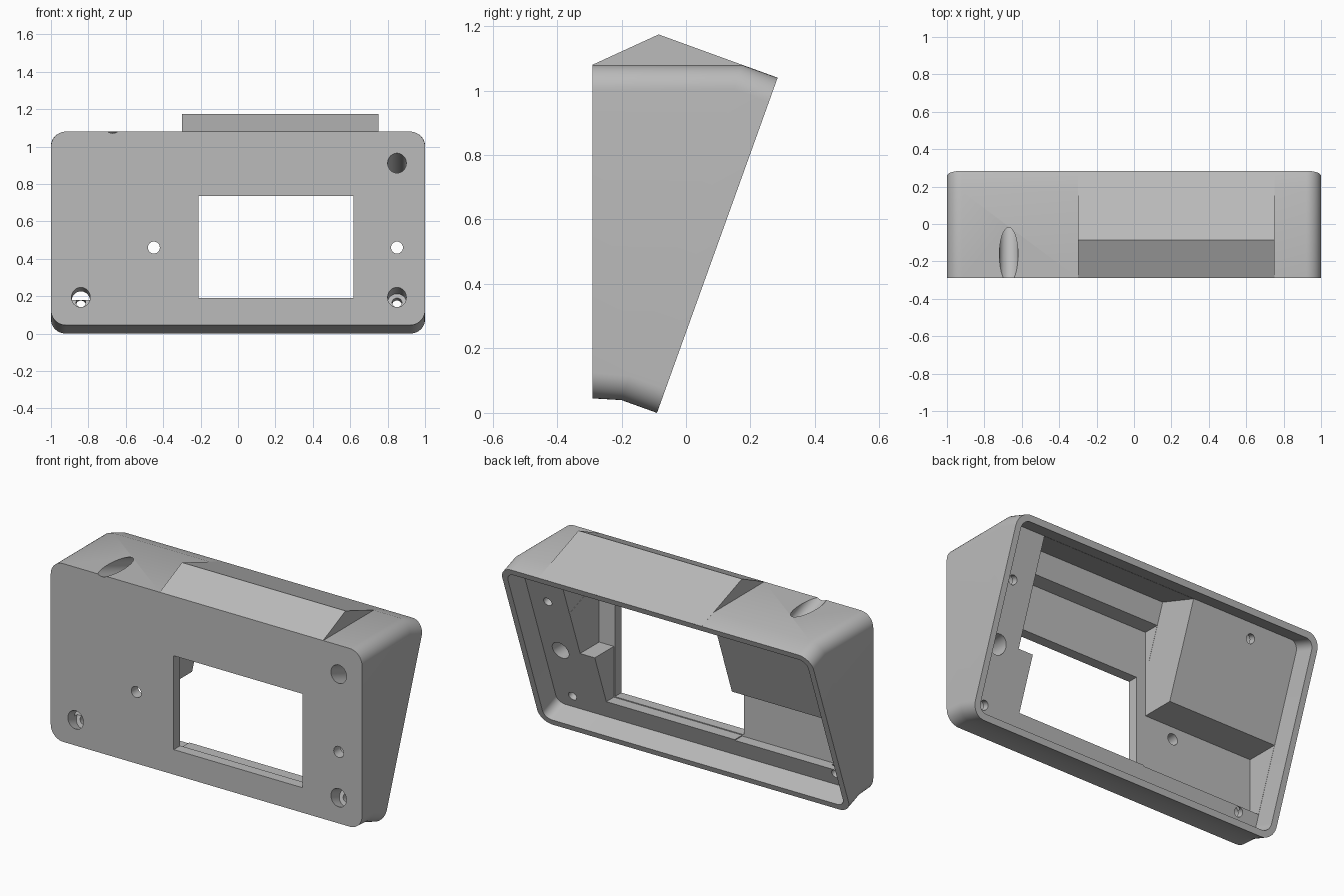
import bpy, bmesh
from math import sin, cos, pi, radians
from mathutils import Matrix, Vector

cube = bpy.data.objects.get("Cube")
if cube:
    bpy.data.objects.remove(cube, do_unlink=True)

# Tilted frame of the open back: x across, y up the slope, z into the case
A = radians(19.8)
TILT = Matrix(((1, 0, 0, 0),
               (0, sin(A), -cos(A), -0.09),
               (0, cos(A), sin(A), 0),
               (0, 0, 0, 1)))
# Upright frame: x across, y up, z towards the front
UPRIGHT = Matrix(((1, 0, 0, 0), (0, 0, -1, 0), (0, 1, 0, 0), (0, 0, 0, 1)))
SLOPE = 1.105

grey = bpy.data.materials.new("light grey plastic")
grey.use_nodes = True
grey.diffuse_color = (0.5, 0.5, 0.5, 1)
grey.node_tree.nodes["Principled BSDF"].inputs["Base Color"].default_value = (0.5, 0.5, 0.5, 1)


def rounded(half, low, high, r, steps=10):
    """Rounded rectangle outline as 2D points."""
    corners = ((half - r, high - r), (r - half, high - r),
               (r - half, low + r), (half - r, low + r))
    return [(cx + r * cos((q + i / steps) * pi / 2), cy + r * sin((q + i / steps) * pi / 2))
            for q, (cx, cy) in enumerate(corners) for i in range(steps + 1)]


def loft(name, rings):
    """Closed solid through matching rings of points."""
    bm = bmesh.new()
    loops = [[bm.verts.new(p) for p in ring] for ring in rings]
    n = len(loops[0])
    for a, b in zip(loops, loops[1:]):
        for i in range(n):
            bm.faces.new((a[i], a[(i + 1) % n], b[(i + 1) % n], b[i]))
    bm.faces.new(loops[0][::-1])
    bm.faces.new(loops[-1])
    bmesh.ops.recalc_face_normals(bm, faces=bm.faces)
    mesh = bpy.data.meshes.new(name)
    bm.to_mesh(mesh)
    bm.free()
    mesh.materials.append(grey)
    obj = bpy.data.objects.new(name, mesh)
    bpy.context.collection.objects.link(obj)
    return obj


def prism(name, frame, outline, near, far):
    """Outline pushed along the depth of a frame."""
    return loft(name, [[frame @ Vector((x, y, d)) for x, y in outline] for d in (near, far)])


def box(name, frame, x0, x1, y0, y1, near, far):
    return prism(name, frame, [(x0, y0), (x1, y0), (x1, y1), (x0, y1)], near, far)


def hole(name, frame, x, y, r, near, far, sides=32):
    ring = [(x + r * cos(2 * pi * i / sides), y + r * sin(2 * pi * i / sides)) for i in range(sides)]
    return prism(name, frame, ring, near, far)


def combine(target, tool, operation):
    mod = target.modifiers.new(tool.name, 'BOOLEAN')
    mod.object, mod.operation, mod.solver = tool, operation, 'EXACT'
    bpy.context.view_layer.objects.active = target
    bpy.ops.object.modifier_apply(modifier=mod.name)
    bpy.data.objects.remove(tool, do_unlink=True)


# Outer shell: upright front face, sloped back with a short square-on collar
back = rounded(1, 0, SLOPE, 0.08)
front = rounded(1, 0.045, 1.08, 0.08)
case = loft("wedge_case", [
    [TILT @ Vector((x, v, 0)) for x, v in back],
    [TILT @ Vector((x, v, 0.117)) for x, v in back],
    [UPRIGHT @ Vector((x, z, 0.29)) for x, z in front]])

# Raised ridge on the top
profile = [(-0.29, 1.08), (-0.085, 1.174), (0.284, 1.04), (0.15, 0.95), (-0.2, 1.0)]
ridge = loft("top_ridge", [[(x, y, z) for y, z in profile] for x in (-0.3, 0.75)])
combine(case, ridge, 'UNION')

# Shallow cavity and deep pockets
cutters = [
    prism("cavity", TILT, rounded(0.965, 0.035, 1.07, 0.05), -0.1, 0.13),
    box("ridge_pocket", TILT, -0.27, 0.72, 0.75, 1.069, 0.05, 0.39),
    box("upper_pocket", UPRIGHT, -0.269, 0.719, 0.48, 1.02, -0.1, 0.23),
    box("lower_pocket", UPRIGHT, -0.25, 0.625, 0.185, 0.5, -0.1, 0.23),
    box("side_pocket", UPRIGHT, -0.964, -0.2, 0.18, 0.53, -0.1, 0.23),
    box("window", UPRIGHT, -0.21, 0.618, 0.19, 0.735, 0.1, 0.4),
    hole("side_button_recess", UPRIGHT, 0.85, 0.46, 0.052, -0.1, 0.23),
]
# Small holes straight through the front wall
for x in (-0.45, 0.85):
    cutters.append(hole("front_hole", UPRIGHT, x, 0.46, 0.032, 0.1, 0.4))
# Screw holes with wide wells, square to the sloped back
for x, v in ((-0.84, 0.115), (0.85, 0.115), (0.85, 0.79), (-0.67, 0.99)):
    cutters.append(hole("screw_hole", TILT, x, v, 0.026, 0.1, 0.4))
    cutters.append(hole("screw_well", TILT, x, v, 0.05, 0.17, 0.8))
for tool in cutters:
    combine(case, tool, 'DIFFERENCE')

bpy.ops.object.select_all(action='DESELECT')
case.select_set(True)
bpy.context.view_layer.objects.active = case
bpy.ops.object.shade_smooth_by_angle(angle=radians(25))
